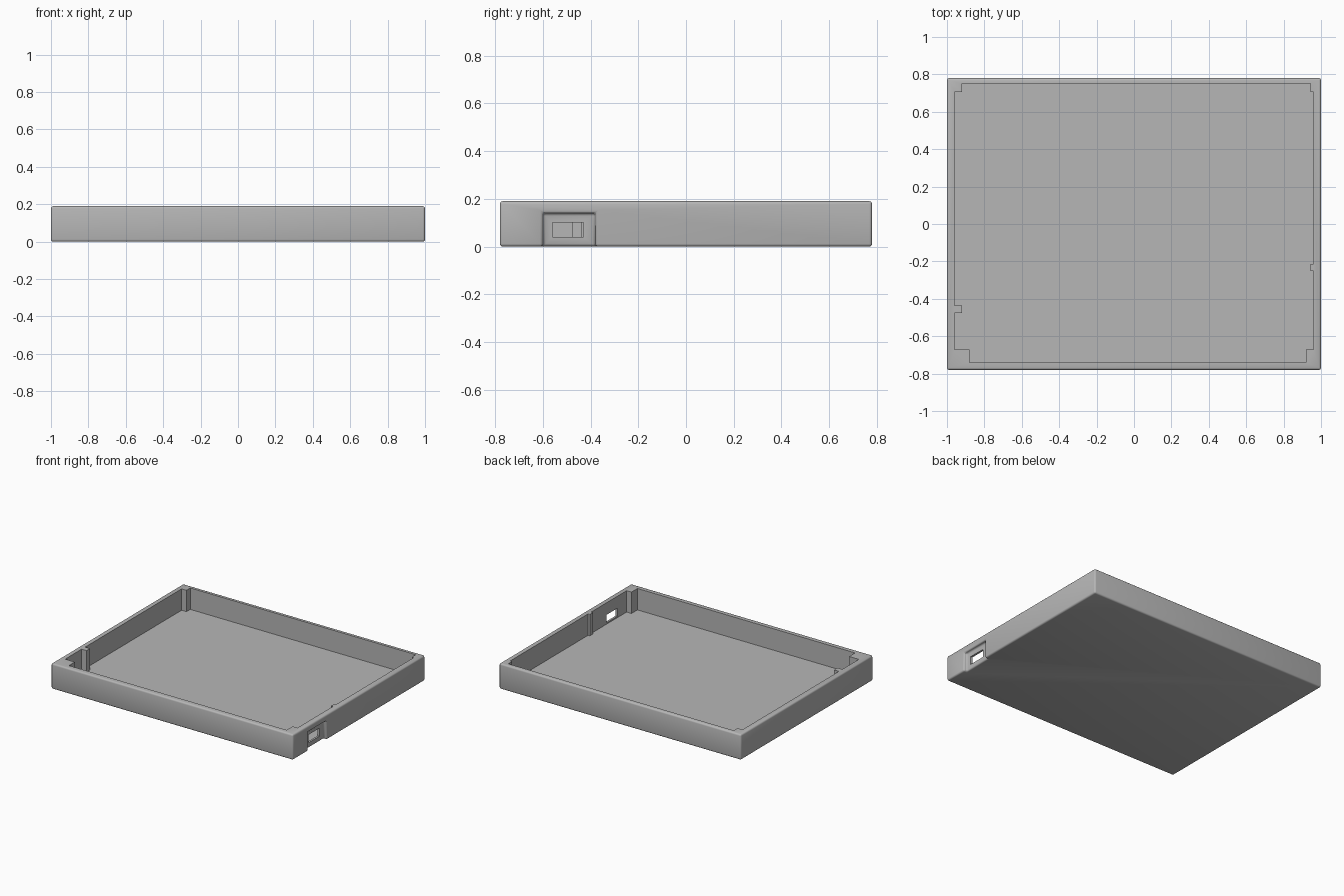
import bpy
import bmesh
from math import radians
from mathutils import Vector

if "Cube" in bpy.data.objects:
    bpy.data.objects.remove(bpy.data.objects["Cube"], do_unlink=True)

W, D, H = 1.0, 0.78, 0.19      # half width, half depth, height
FLOOR = 0.03

grey = bpy.data.materials.new("light grey")
grey.use_nodes = True
colour = (0.47, 0.47, 0.47, 1)
grey.diffuse_color = colour
grey.node_tree.nodes["Principled BSDF"].inputs["Base Color"].default_value = colour


def prism(name, outline, z0, z1):
    """Extrude a flat outline from z0 up to z1."""
    bm = bmesh.new()
    face = bm.faces.new([bm.verts.new((x, y, z0)) for x, y in outline])
    top = bmesh.ops.extrude_face_region(bm, geom=[face])["geom"]
    verts = [v for v in top if isinstance(v, bmesh.types.BMVert)]
    bmesh.ops.translate(bm, verts=verts, vec=Vector((0, 0, z1 - z0)))
    bmesh.ops.recalc_face_normals(bm, faces=bm.faces)
    mesh = bpy.data.meshes.new(name)
    bm.to_mesh(mesh)
    bm.free()
    mesh.materials.append(grey)
    obj = bpy.data.objects.new(name, mesh)
    bpy.context.collection.objects.link(obj)
    return obj


def box(name, x0, x1, y0, y1, z0, z1):
    return prism(name, [(x0, y0), (x1, y0), (x1, y1), (x0, y1)], z0, z1)


def cut(obj, cutter):
    cutter.hide_render = True
    mod = obj.modifiers.new(cutter.name, "BOOLEAN")
    mod.operation = "DIFFERENCE"
    mod.solver = "EXACT"
    mod.object = cutter


def bevel(obj, width, segments):
    mod = obj.modifiers.new("rounding", "BEVEL")
    mod.width = width
    mod.segments = segments
    mod.limit_method = "ANGLE"
    mod.angle_limit = radians(40)


# Outer body with a shallow port recess, all edges rounded
tray = box("tray_shell", -W, W, -D, D, 0, H)
recess = box("recess_cutter", W - 0.025, W + 0.1, -0.6, -0.38, -0.1, 0.14)
cut(tray, recess)
bevel(tray, 0.012, 3)

# Cavity outline, leaving corner posts and small ribs on the side walls
outline = [
    (-0.88, -0.74), (0.92, -0.74), (0.92, -0.67), (0.96, -0.67),
    (0.96, -0.25), (0.945, -0.25), (0.945, -0.215), (0.96, -0.215),
    (0.96, 0.705), (0.945, 0.705), (0.945, 0.75),
    (-0.92, 0.75), (-0.92, 0.705), (-0.96, 0.705),
    (-0.96, -0.435), (-0.92, -0.435), (-0.92, -0.475), (-0.96, -0.475),
    (-0.96, -0.67), (-0.88, -0.67),
]
cavity = prism("cavity_cutter", outline, FLOOR, H + 0.1)
cut(tray, cavity)

# Port opening through the side wall
port = box("port_cutter", W - 0.1, W + 0.1, -0.56, -0.43, 0.04, 0.1)
cut(tray, port)

# Bake the cuts and drop the cutters
bpy.context.view_layer.update()
graph = bpy.context.evaluated_depsgraph_get()
baked = bpy.data.meshes.new_from_object(tray.evaluated_get(graph))
tray.modifiers.clear()
tray.data = baked
baked.name = "tray_shell"
baked.materials.clear()
baked.materials.append(grey)
baked.polygons.foreach_set("material_index", [0] * len(baked.polygons))
for cutter in (recess, cavity, port):
    bpy.data.objects.remove(cutter, do_unlink=True)

bpy.ops.object.select_all(action="DESELECT")
tray.select_set(True)
bpy.context.view_layer.objects.active = tray
bpy.ops.object.shade_smooth_by_angle(angle=radians(35))
